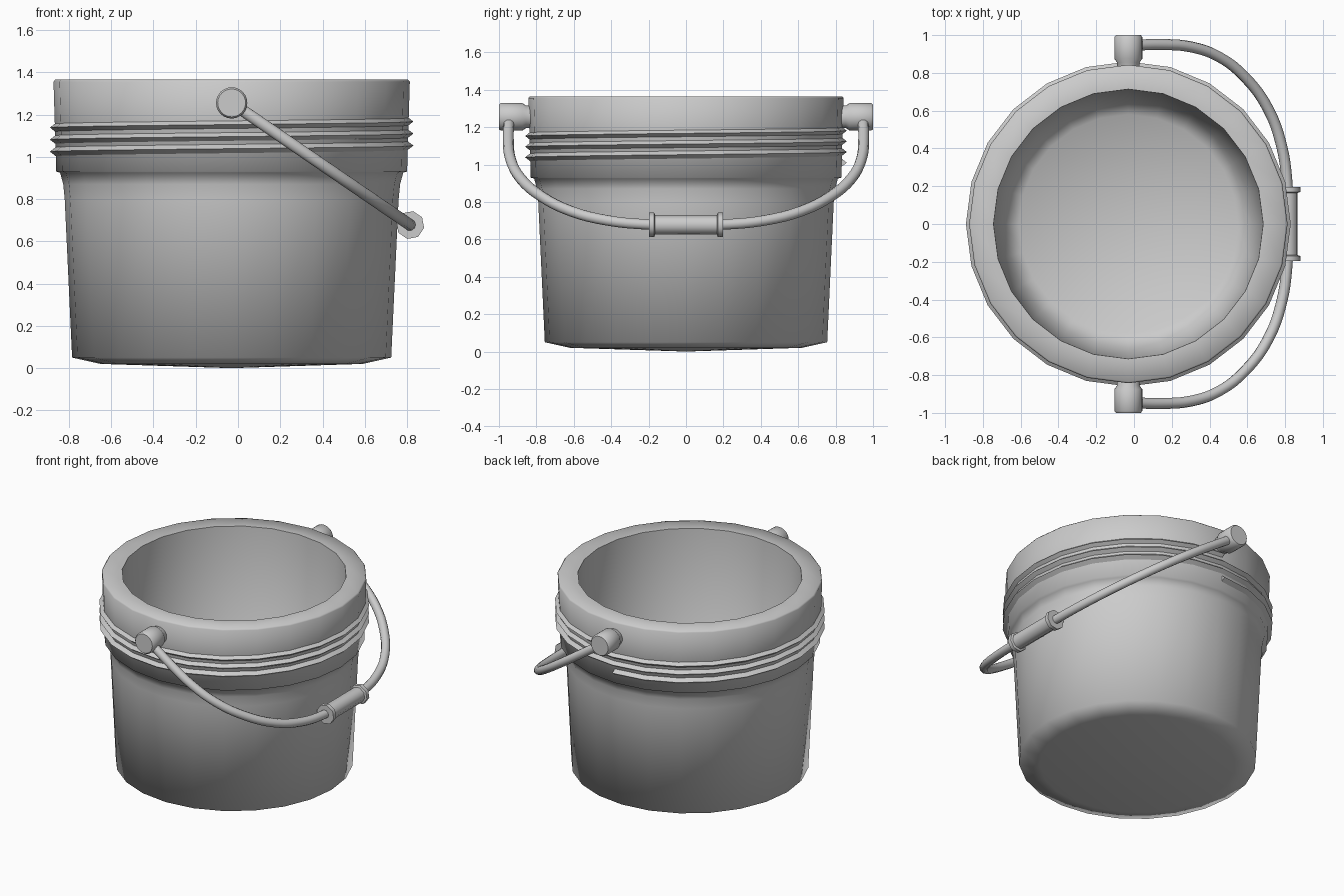
import bpy, bmesh, math
from mathutils import Vector, Matrix

if "Cube" in bpy.data.objects:
    bpy.data.objects.remove(bpy.data.objects["Cube"])

CX = -0.03                      # bucket axis
SIDES = 24


def finish(bm, name, angle):
    bmesh.ops.remove_doubles(bm, verts=bm.verts, dist=1e-5)
    bmesh.ops.recalc_face_normals(bm, faces=bm.faces)
    me = bpy.data.meshes.new(name)
    bm.to_mesh(me)
    bm.free()
    ob = bpy.data.objects.new(name, me)
    bpy.context.collection.objects.link(ob)
    bpy.ops.object.select_all(action='DESELECT')
    ob.select_set(True)
    bpy.context.view_layer.objects.active = ob
    bpy.ops.object.shade_smooth_by_angle(angle=math.radians(angle))
    return ob


def lathe(name, profile, matrix, sides=SIDES, angle=40):
    """Spin a closed (radius, height) profile about local z, then place it."""
    bm = bmesh.new()
    rings = []
    for r, z in profile:
        rings.append([bm.verts.new(matrix @ Vector((r * math.cos(a), r * math.sin(a), z)))
                      if r > 0 or k == 0 else None
                      for k in range(sides) for a in [2 * math.pi * k / sides]])
    for lo, hi in zip(rings, rings[1:]):
        for k in range(sides):
            n = (k + 1) % sides
            a = [lo[k], lo[n]] if lo[1] else [lo[0]]
            b = [hi[n], hi[k]] if hi[1] else [hi[0]]
            bm.faces.new(a + b)
    return finish(bm, name, angle)


# Bucket shell: outside from the base up, over the rim, and down the inside
lathe("bucket_shell", [
    (0, 0), (0.62, 0.02), (0.755, 0.05), (0.79, 0.80), (0.797, 0.87), (0.812, 0.925),
    (0.83, 0.93), (0.843, 1.355), (0.835, 1.365), (0.714, 1.365),
    (0.655, 0.14), (0.58, 0.085), (0, 0.07)],
    Matrix.Translation((CX, 0, 0)), angle=80)

# Spiral thread around the collar: a triangular section climbing three turns
bm = bmesh.new()
TURNS, PITCH, START = 3, 0.057, 1.01
sections = []
for i in range(TURNS * SIDES + 1):
    a = math.pi / 2 + 2 * math.pi * i / SIDES
    z = START + PITCH * i / SIDES
    sections.append([bm.verts.new((CX + r * math.cos(a), r * math.sin(a), z + dz))
                     for r, dz in ((0.825, -0.027), (0.86, 0), (0.825, 0.027))])
for s, t in zip(sections, sections[1:]):
    for j in range(3):
        n = (j + 1) % 3
        bm.faces.new((s[j], s[n], t[n], t[j]))
bm.faces.new(sections[0])
bm.faces.new(sections[-1])
finish(bm, "spiral_thread", 40)

# Handle pivots on both sides
for side, label in ((-1, "front"), (1, "back")):
    lathe(f"{label}_pivot", [(0, 0.78), (0.06, 0.78), (0.06, 0.855), (0.074, 0.875),
                             (0.074, 0.99), (0.066, 1.0), (0, 1.0)],
          Matrix.Translation((CX, 0, 1.255)) @ Matrix.Rotation(-side * math.pi / 2, 4, 'X'))

# Bail handle: half path in the tilted plane, mirrored across y
half = [(-0.03, 0.945), (0.14, 0.95), (0.30, 0.938), (0.45, 0.885), (0.59, 0.775),
        (0.71, 0.61), (0.78, 0.42), (0.81, 0.22)]
path = half + [(0.815, 0.0)] + [(x, -y) for x, y in reversed(half)]
slope = (0.677 - 1.255) / (0.815 - CX)
curve = bpy.data.curves.new("handle_wire", 'CURVE')
curve.dimensions = '3D'
curve.bevel_depth = 0.029
curve.bevel_resolution = 3
curve.resolution_u = 4
curve.use_fill_caps = True
sp = curve.splines.new('BEZIER')
sp.bezier_points.add(len(path) - 1)
for p, (x, y) in zip(sp.bezier_points, path):
    p.co = (x, y, 1.255 + slope * (x - CX))
    p.handle_left_type = p.handle_right_type = 'AUTO'
wire = bpy.data.objects.new("handle_wire", curve)
bpy.context.collection.objects.link(wire)
bpy.ops.object.select_all(action='DESELECT')
wire.select_set(True)
bpy.context.view_layer.objects.active = wire
bpy.ops.object.convert(target='MESH')
bpy.ops.object.shade_smooth_by_angle(angle=math.radians(50))

# Hand grip: barrel with a flange at each end
lathe("hand_grip", [(0, -0.197), (0.067, -0.197), (0.067, -0.17), (0.053, -0.165),
                    (0.053, 0.165), (0.067, 0.17), (0.067, 0.197), (0, 0.197)],
      Matrix.Translation((0.815, 0, 0.677)) @ Matrix.Rotation(math.radians(12), 4, 'Y')
      @ Matrix.Rotation(-math.pi / 2, 4, 'X'), sides=8, angle=50)
